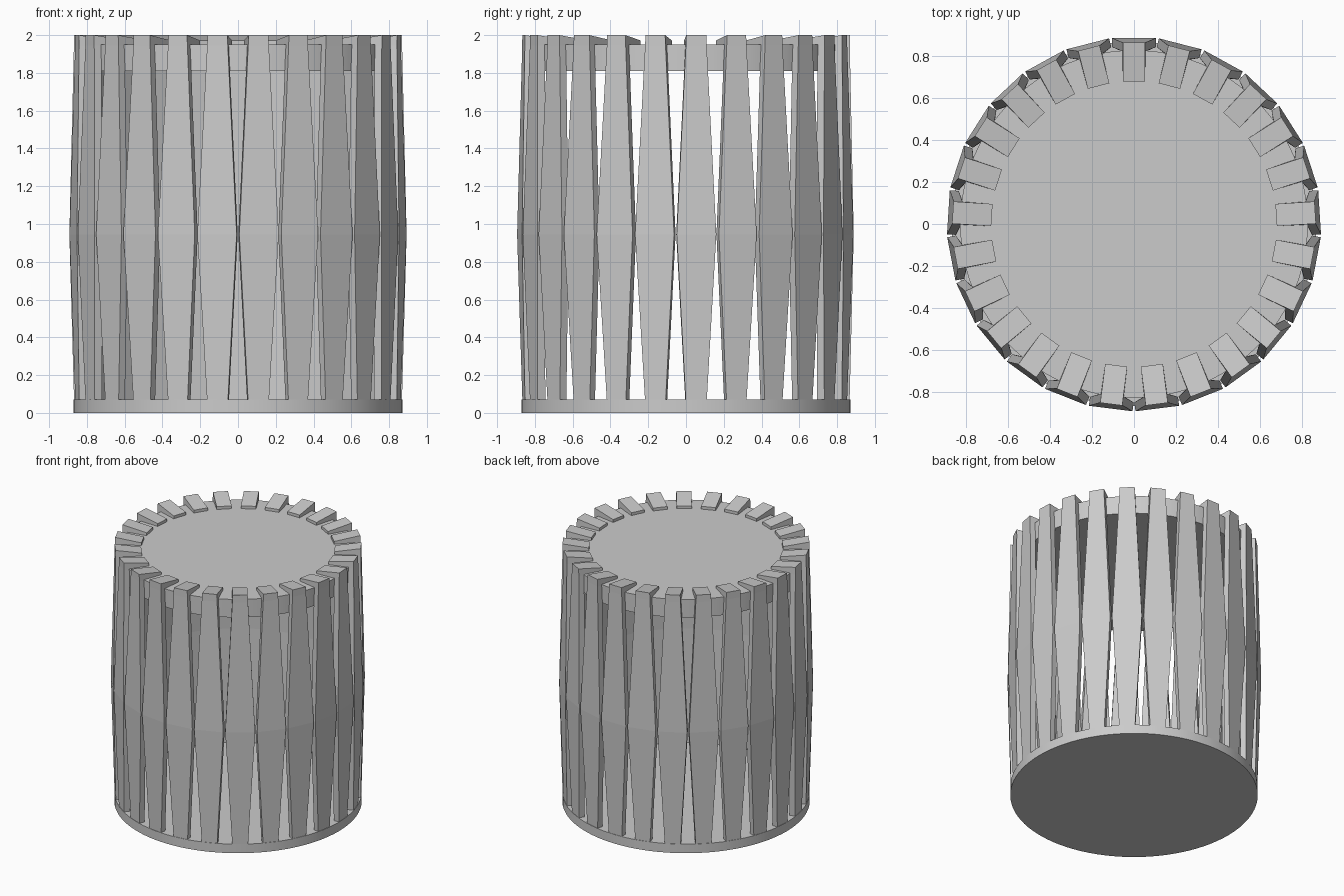
import bpy, bmesh, math

if "Cube" in bpy.data.objects:
    bpy.data.objects.remove(bpy.data.objects["Cube"])

SLATS = 25


def disc(name, radius, z0, z1):
    bpy.ops.mesh.primitive_cylinder_add(vertices=96, radius=radius, depth=z1 - z0,
                                        location=(0, 0, (z0 + z1) / 2))
    ob = bpy.context.object
    ob.name = name
    bpy.ops.object.shade_smooth_by_angle(angle=math.radians(30))
    return ob


# Base and inset lid
disc("base", 0.87, 0, 0.07)
disc("lid", 0.83, 1.81, 1.95)

# Slat side profile: (radius, height, half width); thin bowed plank with a lip over the lid
profile = [
    (0.865, 0.02, 0.053), (0.888, 0.945, 0.105), (0.867, 1.945, 0.055), (0.867, 2.0, 0.053),
    (0.68, 1.972, 0.053), (0.68, 1.945, 0.053), (0.825, 1.945, 0.055),
    (0.845, 0.945, 0.105), (0.822, 0.02, 0.053),
]
side_faces = [(0, 1, 7, 8), (1, 2, 6, 7), (2, 3, 4, 5, 6)]


def slat(index):
    a = math.pi / 2 + index * 2 * math.pi / SLATS
    c, s = math.cos(a), math.sin(a)
    bm = bmesh.new()
    rings = [[bm.verts.new((r * c - k * w * s, r * s + k * w * c, z)) for r, z, w in profile]
             for k in (-1, 1)]
    n = len(profile)
    for i in range(n):
        j = (i + 1) % n
        bm.faces.new((rings[0][i], rings[0][j], rings[1][j], rings[1][i]))
    for ring in rings:
        for f in side_faces:
            bm.faces.new([ring[i] for i in f])
    bmesh.ops.recalc_face_normals(bm, faces=bm.faces)
    me = bpy.data.meshes.new("slat")
    bm.to_mesh(me)
    bm.free()
    bpy.context.collection.objects.link(bpy.data.objects.new(f"slat_{index + 1}", me))


# Ring of slats
for i in range(SLATS):
    slat(i)
